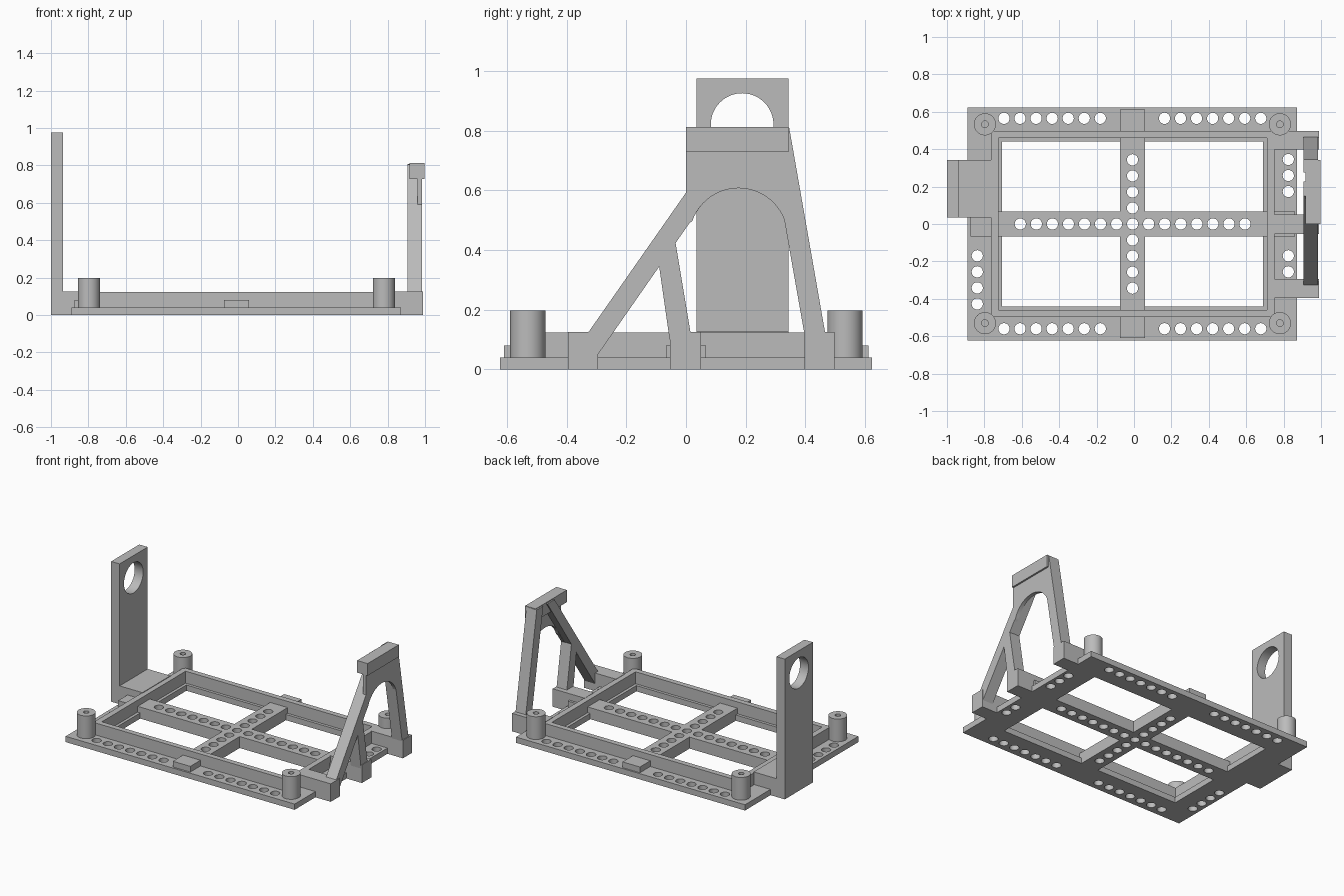
import bpy, bmesh
from math import radians, sin, cos, pi, atan2, hypot

if "Cube" in bpy.data.objects:
    bpy.data.objects.remove(bpy.data.objects["Cube"])

grey = bpy.data.materials.new("plain_grey")
grey.use_nodes = True
COLOR = (0.5, 0.5, 0.5, 1)
grey.diffuse_color = COLOR
grey.node_tree.nodes["Principled BSDF"].inputs["Base Color"].default_value = COLOR


def rect(x0, x1, y0, y1):
    return [(x0, y0), (x1, y0), (x1, y1), (x0, y1)]


def circle(cx, cy, r, n=32):
    return [(cx + r * cos(2 * pi * i / n), cy + r * sin(2 * pi * i / n)) for i in range(n)]


def panel(name, loops, low, high, axis="Z"):
    """Extrude an outline (inner loops become holes) along Z, or along X from a y-z profile."""
    cu = bpy.data.curves.new(name, "CURVE")
    cu.dimensions = "2D"
    cu.fill_mode = "BOTH"
    cu.extrude = (high - low) / 2
    for pts in loops:
        sp = cu.splines.new("POLY")
        sp.points.add(len(pts) - 1)
        for p, (a, b) in zip(sp.points, pts):
            p.co = (a, b, 0, 1)
        sp.use_cyclic_u = True
    ob = bpy.data.objects.new(name, cu)
    bpy.context.collection.objects.link(ob)
    mid = (low + high) / 2
    if axis == "X":
        ob.rotation_euler = (radians(90), 0, radians(90))
        ob.location.x = mid
    else:
        ob.location.z = mid
    bpy.ops.object.select_all(action="DESELECT")
    ob.select_set(True)
    bpy.context.view_layer.objects.active = ob
    bpy.ops.object.convert(target="MESH")
    ob = bpy.context.object
    # Weld the caps to the sides
    bm = bmesh.new()
    bm.from_mesh(ob.data)
    bmesh.ops.remove_doubles(bm, verts=bm.verts, dist=0.0002)
    bmesh.ops.recalc_face_normals(bm, faces=bm.faces)
    bm.to_mesh(ob.data)
    bm.free()
    ob.data.materials.clear()
    ob.data.materials.append(grey)
    bpy.ops.object.shade_smooth_by_angle(angle=radians(30))
    return ob


PITCH, HOLE = 0.0858, 0.03
WALL_TOP = 0.123
PLATE_TOP = 0.04


def row(x, y, n, dx=0, dy=0):
    return [circle(x + i * dx, y + i * dy, HOLE, 24) for i in range(n)]


# Base flange with rows of holes
holes = []
for y in (-0.56, 0.565):
    holes += row(-0.695, y, 7, dx=PITCH) + row(0.163, y, 7, dx=PITCH)
holes += row(-0.838, -0.17, 4, dy=-PITCH)
holes += row(0.825, 0.345, 3, dy=-PITCH) + row(0.825, -0.17, 2, dy=-PITCH)
panel("base_flange", [rect(-0.89, 0.872, -0.623, 0.623),
                      rect(-0.705, 0.69, -0.44, 0.44)] + holes, 0, PLATE_TOP)

# Raised rim around the opening
panel("raised_rim", [rect(-0.765, 0.75, -0.498, 0.498),
                     rect(-0.725, 0.71, -0.46, 0.46)], 0, WALL_TOP)

# Perforated cross
xl, xr, yb, yt = -0.074, 0.06, -0.067, 0.067
cross = [(-0.875, yb), (xl, yb), (xl, -0.61), (xr, -0.61), (xr, yb), (0.862, yb),
         (0.862, yt), (xr, yt), (xr, 0.612), (xl, 0.612), (xl, yt), (-0.875, yt)]
cross_holes = row(-0.608, 0, 15, dx=PITCH)
cross_holes += row(-0.008, PITCH, 4, dy=PITCH) + row(-0.008, -PITCH, 4, dy=-PITCH)
panel("cross_bars", [cross] + cross_holes, 0, 0.08)

# Corner standoffs
for side, x in (("right", -0.797), ("left", 0.78)):
    for end, y in (("front", -0.53), ("back", 0.533)):
        panel(f"standoff_{end}_{side}", [circle(x, y, 0.059, 48), circle(x, y, 0.018, 24)],
              PLATE_TOP - 0.002, 0.198)

# Upright with a round opening, and its foot
panel("upright_foot", [rect(-0.998, -0.76, 0.035, 0.343)], 0, 0.127)
panel("upright", [rect(0.035, 0.343, 0, 0.975), circle(0.188, 0.82, 0.105, 64)],
      -1.0, -0.935, "X")

# Feet of the A-frame
for name, y0, y1 in (("front", -0.395, -0.295), ("middle", -0.053, 0.05), ("back", 0.397, 0.497)):
    panel(f"frame_foot_{name}", [rect(0.745, 0.99, y0, y1)], 0, WALL_TOP + 0.002)

# Legs of the A-frame
IN, OUT = 0.906, 0.985
panel("sloping_leg", [[(-0.33, 0.12), (-0.295, 0.05), (0.228, 0.805), (0.15, 0.805)]],
      IN, OUT - 0.025, "X")
panel("sloping_leg_outer", [[(-0.33, 0.12), (-0.295, 0.05), (0.022, 0.505), (0.0, 0.592)]],
      OUT - 0.025, OUT, "X")
panel("middle_leg", [[(-0.055, 0.1), (0.019, 0.1), (-0.036, 0.43), (-0.09, 0.345)]],
      IN, OUT, "X")
panel("back_leg", [[(0.4, 0.1), (0.47, 0.1), (0.346, 0.808), (0.275, 0.808)]],
      IN, OUT, "X")

# Arched plate joining the legs
cy, half, spring, crown = 0.176, 0.155, 0.497, 0.607
rise = crown - spring
r = (half ** 2 + rise ** 2) / (2 * rise)
span = atan2(half, r - rise)
arch = [(cy + r * sin(span * t / 12), crown - r + r * cos(span * t / 12)) for t in range(-12, 13)]
panel("arched_plate", [[(0.0, 0.81), (0.0, 0.48)] + arch + [(0.395, 0.497), (0.345, 0.81)]],
      OUT - 0.025, OUT, "X")

# Head block
panel("head_block", [rect(0.0, 0.343, 0.728, 0.812)], 0.916, 0.997, "X")
